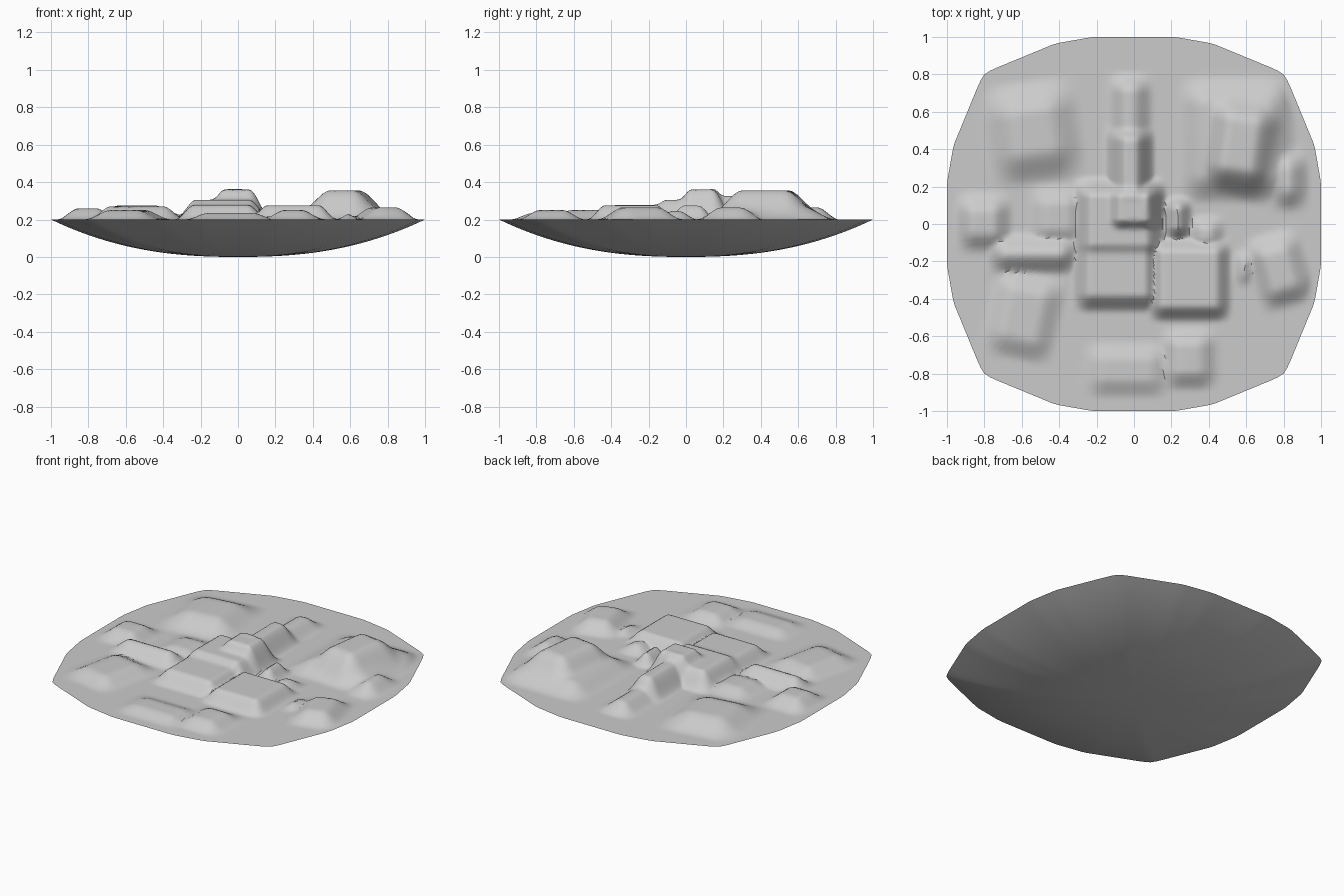
import bpy, bmesh, math

if "Cube" in bpy.data.objects:
    bpy.data.objects.remove(bpy.data.objects["Cube"])

# One quadrant of the island outline, mirrored around both axes
Q = [(1, 0.0), (1, 0.22), (0.965, 0.42), (0.825, 0.76), (0.80, 0.80),
     (0.76, 0.825), (0.42, 0.965), (0.22, 1), (0.0, 1)]


def outline(a):
    dx, dy = abs(math.cos(a)), abs(math.sin(a))
    best = 9.0
    for (x1, y1), (x2, y2) in zip(Q, Q[1:]):
        ex, ey = x2 - x1, y2 - y1
        den = dx * ey - dy * ex
        if abs(den) < 1e-9:
            continue
        t = (x1 * ey - y1 * ex) / den
        s = (x1 * dy - y1 * dx) / den
        if -1e-6 <= s <= 1 + 1e-6 and t > 0:
            best = min(best, t)
    return best


# Soft terraces: x0, x1, y0, y1 (foot), height, slope width, tilt in degrees
HILLS = [
    (0.22, 0.88, 0.10, 0.80, 0.065, 0.17, 0),     # back right hill, lower step
    (0.31, 0.83, 0.11, 0.74, 0.155, 0.20, -8),    # back right hill, peak
    (0.70, 0.95, 0.06, 0.42, 0.065, 0.13, 0),
    (-0.34, 0.16, -0.48, 0.25, 0.078, 0.11, 0),   # central terrace
    (-0.34, 0.18, -0.22, 0.26, 0.10, 0.12, 0),
    (-0.19, 0.18, -0.09, 0.26, 0.155, 0.12, 0),   # central peak
    (-0.16, 0.12, 0.05, 0.56, 0.125, 0.12, 0),    # ridge running back
    (-0.15, 0.11, 0.30, 0.82, 0.065, 0.12, 0),
    (0.06, 0.53, -0.53, -0.06, 0.076, 0.10, 0),   # front right terrace
    (0.15, 0.32, -0.10, 0.16, 0.075, 0.09, 0),
    (0.28, 0.50, -0.17, 0.06, 0.045, 0.10, 0),
    (-0.82, -0.26, 0.20, 0.78, 0.075, 0.20, 8),   # back left hill
    (-0.97, -0.64, -0.16, 0.18, 0.06, 0.12, 0),   # left hill
    (-0.80, -0.28, -0.28, -0.04, 0.07, 0.12, 0),  # front left terraces
    (-0.58, -0.24, -0.14, 0.22, 0.04, 0.13, 0),
    (-0.80, -0.38, -0.74, -0.24, 0.05, 0.14, -12),
    (0.61, 0.95, -0.46, -0.03, 0.065, 0.13, 16),  # right hill
    (0.52, 0.66, -0.34, -0.12, 0.035, 0.09, 0),
    (-0.28, 0.20, -0.94, -0.62, 0.034, 0.12, 0),  # front mounds
    (0.13, 0.46, -0.90, -0.54, 0.05, 0.12, 0),
]


def smooth(t):
    t = max(0.0, min(1.0, t))
    return t * t * (3 - 2 * t)


def hill_height(x, y):
    total = 0.0
    for x0, x1, y0, y1, h, w, ang in HILLS:
        cx, cy, c, s = (x0 + x1) / 2, (y0 + y1) / 2, math.cos(math.radians(ang)), math.sin(math.radians(ang))
        u = abs((x - cx) * c + (y - cy) * s)
        v = abs((y - cy) * c - (x - cx) * s)
        f = smooth(((x1 - x0) / 2 - u) / w) * smooth(((y1 - y0) / 2 - v) / w)
        total += (h * f) ** 5      # power sum blends the terraces like a soft maximum
    return total ** 0.2


RIM, RINGS, SEG = 0.2, 64, 192


def disc(bm, radii, height, rim):
    centre = bm.verts.new((0, 0, height(0, 0, 0)))
    prev = None
    for r in radii:
        if r == 1.0:
            ring = rim
        else:
            ring = []
            for v in rim:
                x, y = v.co.x * r, v.co.y * r
                ring.append(bm.verts.new((x, y, height(x, y, r))))
        for i in range(SEG):
            j = (i + 1) % SEG
            if prev:
                bm.faces.new((prev[i], ring[i], ring[j], prev[j]))
            else:
                bm.faces.new((centre, ring[i], ring[j]))
        prev = ring


bm = bmesh.new()
rim = []
for i in range(SEG):
    a = 2 * math.pi * i / SEG
    r = outline(a)
    rim.append(bm.verts.new((r * math.cos(a), r * math.sin(a), RIM)))

# Hilly top and bowl-shaped underside share the rim
disc(bm, [(k + 1) / RINGS for k in range(RINGS)],
     lambda x, y, r: RIM + hill_height(x, y) * smooth((1 - r) / 0.07), rim)
disc(bm, [(k + 1) / 20 for k in range(20)], lambda x, y, r: RIM * r ** 2.4, rim)
bmesh.ops.recalc_face_normals(bm, faces=bm.faces)

mesh = bpy.data.meshes.new("terrain_island")
bm.to_mesh(mesh)
bm.free()
island = bpy.data.objects.new("terrain_island", mesh)
bpy.context.collection.objects.link(island)
bpy.context.view_layer.objects.active = island
island.select_set(True)
bpy.ops.object.shade_smooth_by_angle(angle=math.radians(35))
